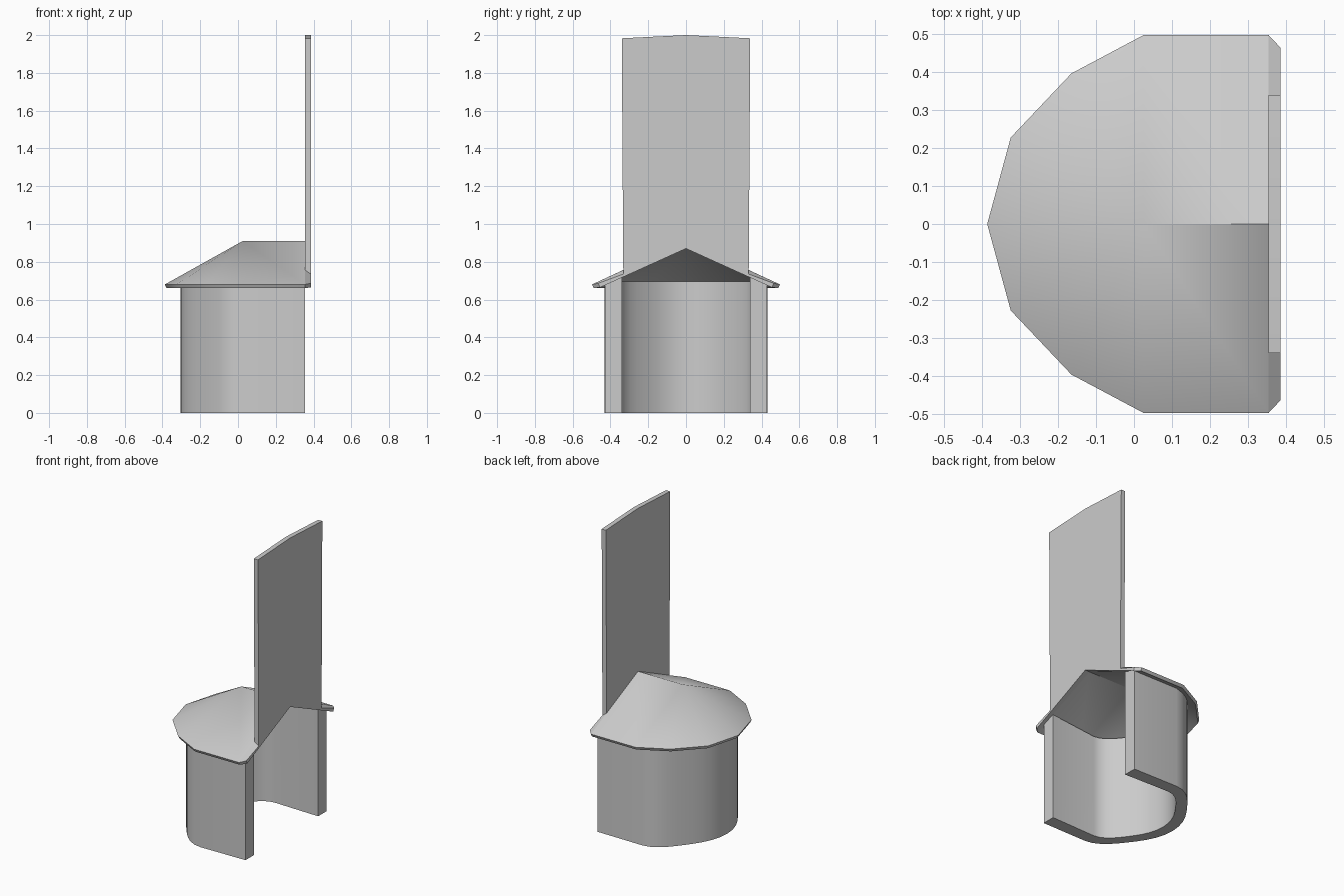
import bpy, bmesh, math

if "Cube" in bpy.data.objects:
    bpy.data.objects.remove(bpy.data.objects["Cube"])


def make(name, sections, smooth=45):
    """Skin a list of equal-length closed cross-sections and cap both ends."""
    bm = bmesh.new()
    rings = [[bm.verts.new(p) for p in s] for s in sections]
    n = len(rings[0])
    for a, b in zip(rings, rings[1:]):
        for i in range(n):
            j = (i + 1) % n
            bm.faces.new((a[i], a[j], b[j], b[i]))
    bm.faces.new(rings[0])
    bm.faces.new(rings[-1])
    # merge the shared apex points and drop collapsed faces
    bmesh.ops.remove_doubles(bm, verts=bm.verts[:], dist=1e-5)
    bmesh.ops.recalc_face_normals(bm, faces=bm.faces[:])
    me = bpy.data.meshes.new(name)
    bm.to_mesh(me)
    bm.free()
    ob = bpy.data.objects.new(name, me)
    bpy.context.collection.objects.link(ob)
    bpy.context.view_layer.objects.active = ob
    ob.select_set(True)
    bpy.ops.object.shade_smooth_by_angle(angle=math.radians(smooth))
    ob.select_set(False)
    return ob


CX, FRONT = 0.025, 0.355   # centre of the round back, plane of the open side

# U-shaped wall: slightly flattened half ellipse with arms, open towards +x
N = 20
arc = [math.radians(90 + 180 * i / N) for i in range(N + 1)]


def u_path(rx, ry, end):
    mid = []
    for t in arc:
        f = 1 - 0.09 * math.sin(2 * t) ** 2
        mid.append((CX + f * rx * math.cos(t), f * ry * math.sin(t)))
    return [(FRONT, end)] + mid + [(FRONT, -end)]


outer = u_path(0.33, 0.432, 0.428)
inner = u_path(0.255, 0.35, 0.34)
wall = []
for k, (o, i) in enumerate(zip(outer, inner)):
    top = 0.72 if k in (0, N + 2) else 0.695   # arms reach up to the gable
    wall.append([(*o, 0), (*o, 0.69), (*i, top), (*i, 0)])
make("curved_wall", wall)

# Thin roof shell: faceted half cone running into a ridge
half = [(FRONT, 0.498), (CX, 0.498), (-0.165, 0.397), (-0.325, 0.228)]
eave = half + [(-0.387, 0)] + [(x, -y) for x, y in reversed(half)]
roof = []
for k, (x, y) in enumerate(eave):
    px = FRONT if k in (0, len(eave) - 1) else CX
    bx = x if px == FRONT else CX + (x - CX) * 0.98
    roof.append([(px, 0, 0.91), (x, y, 0.68), (bx, y * 0.98, 0.661), (px, 0, 0.87)])
make("roof", roof, smooth=50)


# Tall front panel with small sloping wings along the gable
def panel(x, tip, low, tip_top, shoulder):
    right = [(tip - 0.01, low), (tip, tip_top), (0.332, shoulder), (0.34, 1.983)]
    pts = [(0, 0.87)] + right + [(0, 2.0)] + [(-y, z) for y, z in reversed(right)]
    return [(x, y, z) for y, z in pts]


make("front_panel", [panel(FRONT, 0.498, 0.661, 0.68, 0.756),
                     panel(0.386, 0.465, 0.664, 0.686, 0.735)], smooth=25)
